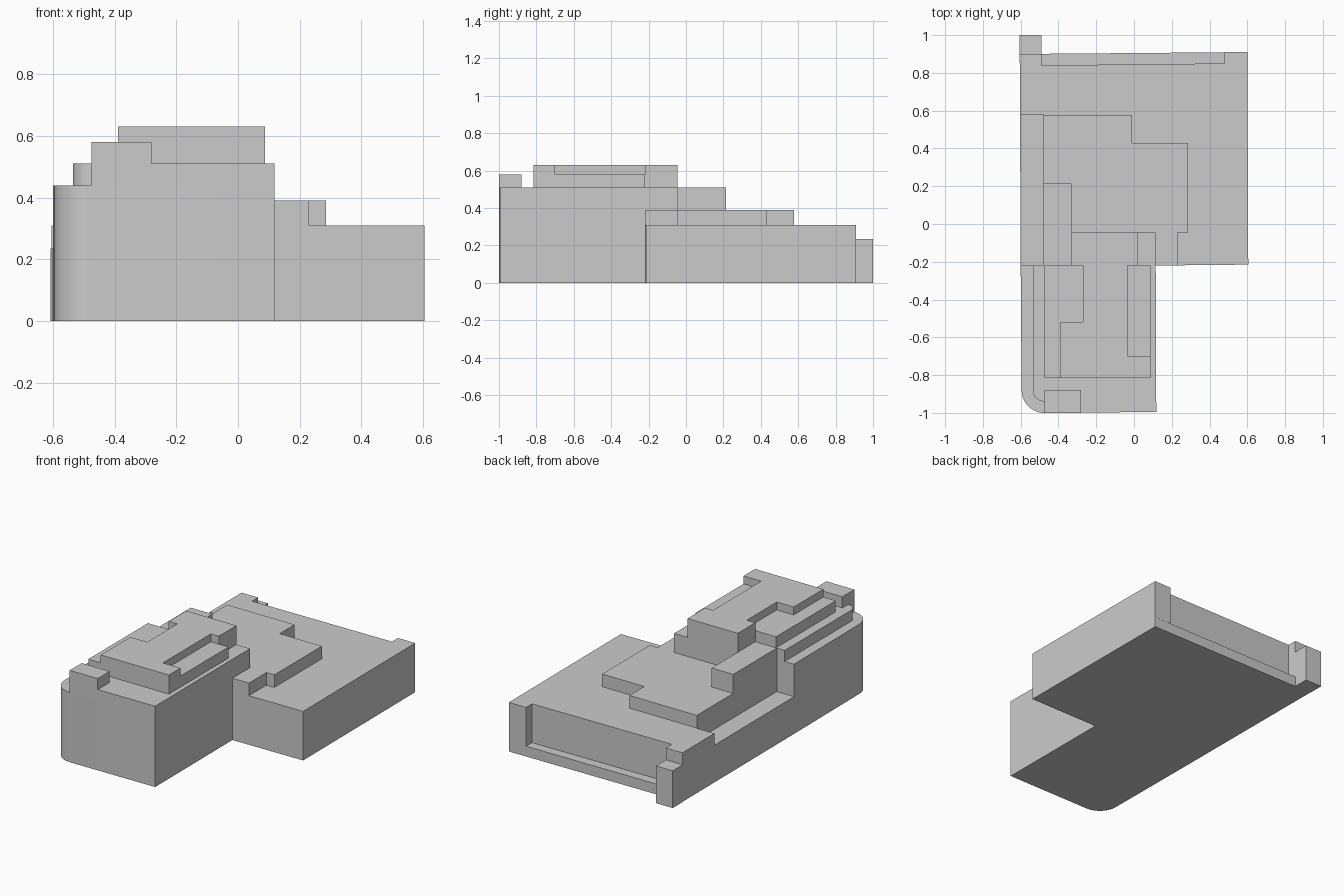
import bpy, bmesh, math

cube = bpy.data.objects.get("Cube")
if cube:
    bpy.data.objects.remove(cube, do_unlink=True)

grey = bpy.data.materials.new("plain_grey")
grey.use_nodes = True
colour = (0.6, 0.6, 0.6, 1)
grey.diffuse_color = colour
grey.node_tree.nodes["Principled BSDF"].inputs["Base Color"].default_value = colour


def slab(name, outline, z0, z1):
    """Extrude a counter-clockwise ground outline between two heights."""
    bm = bmesh.new()
    face = bm.faces.new([bm.verts.new((x, y, z0)) for x, y in outline])
    top = bmesh.ops.extrude_face_region(bm, geom=[face])["geom"]
    bmesh.ops.translate(bm, vec=(0, 0, z1 - z0),
                        verts=[v for v in top if isinstance(v, bmesh.types.BMVert)])
    bmesh.ops.recalc_face_normals(bm, faces=bm.faces)
    mesh = bpy.data.meshes.new(name)
    bm.to_mesh(mesh)
    bm.free()
    mesh.materials.append(grey)
    obj = bpy.data.objects.new(name, mesh)
    bpy.context.collection.objects.link(obj)
    return obj


def box(name, x0, x1, y0, y1, z0, z1):
    return slab(name, [(x0, y0), (x1, y0), (x1, y1), (x0, y1)], z0, z1)


def corner(cx, cy, r, steps=10):
    """Quarter arc from the west point to the south point."""
    angles = [math.pi * (1 + 0.5 * i / steps) for i in range(steps + 1)]
    return [(cx + r * math.cos(a), cy + r * math.sin(a)) for a in angles]


def smooth(obj):
    bpy.ops.object.select_all(action='DESELECT')
    obj.select_set(True)
    bpy.context.view_layer.objects.active = obj
    bpy.ops.object.shade_smooth_by_angle(angle=math.radians(30))


# Low rear wing: ledge, recessed wall, and upper layer cut back along the west side
STEP, ROOF, DECK, SHOULDER, LEVEL3, LEVEL4, TOP = 0.235, 0.31, 0.39, 0.44, 0.51, 0.58, 0.63
front_edge = [(-0.6, -0.22), (0.11, -0.22), (0.605, -0.215)]
recess = [(0.6, 0.91), (0.48, 0.91), (0.48, 0.85), (-0.49, 0.84), (-0.49, 0.9), (-0.605, 0.9)]
slab("rear_ledge", front_edge + [(0.6, 0.91), (-0.605, 0.9)], 0, 0.065)
slab("rear_wing", front_edge + recess, 0.065, STEP)
slab("rear_roof", [(-0.48, -0.22)] + front_edge[1:] + recess
     + [(-0.604, 0.58), (-0.48, 0.58)], STEP, ROOF)
box("rear_post", -0.607, -0.49, 0.9, 1.0, 0, STEP)

# Middle terrace
slab("middle_terrace", [(-0.48, -0.22), (0.23, -0.22), (0.23, -0.045), (0.285, -0.045),
                        (0.285, 0.43), (-0.01, 0.43), (-0.01, 0.578), (-0.48, 0.578)],
     ROOF, DECK)
box("west_terrace", -0.48, -0.33, -0.22, 0.215, DECK, LEVEL3)
box("east_terrace", 0.02, 0.115, -0.22, -0.045, DECK, LEVEL3)
box("tower_link", -0.33, 0.02, -0.22, -0.045, DECK, TOP)

# Tall front wing with a rounded corner and a rim step
smooth(slab("front_wing", corner(-0.475, -0.88, 0.12)
            + [(0.118, -0.995), (0.115, -0.22), (-0.6, -0.22)], 0, SHOULDER))
smooth(slab("front_roof", corner(-0.475, -0.88, 0.06)
            + [(-0.475, -1.0), (0.118, -0.995), (0.115, -0.22), (-0.535, -0.22)],
            SHOULDER, LEVEL3))
box("front_hut", -0.475, -0.28, -1.0, -0.88, LEVEL3, LEVEL4)

# Roof structures
box("upper_floor", -0.475, 0.088, -0.815, -0.22, LEVEL3, LEVEL4)
slab("top_floor", [(-0.388, -0.815), (0.088, -0.815), (0.088, -0.7), (-0.035, -0.7),
                   (-0.035, -0.22), (-0.27, -0.22), (-0.27, -0.52), (-0.388, -0.52)],
     LEVEL4, TOP)
